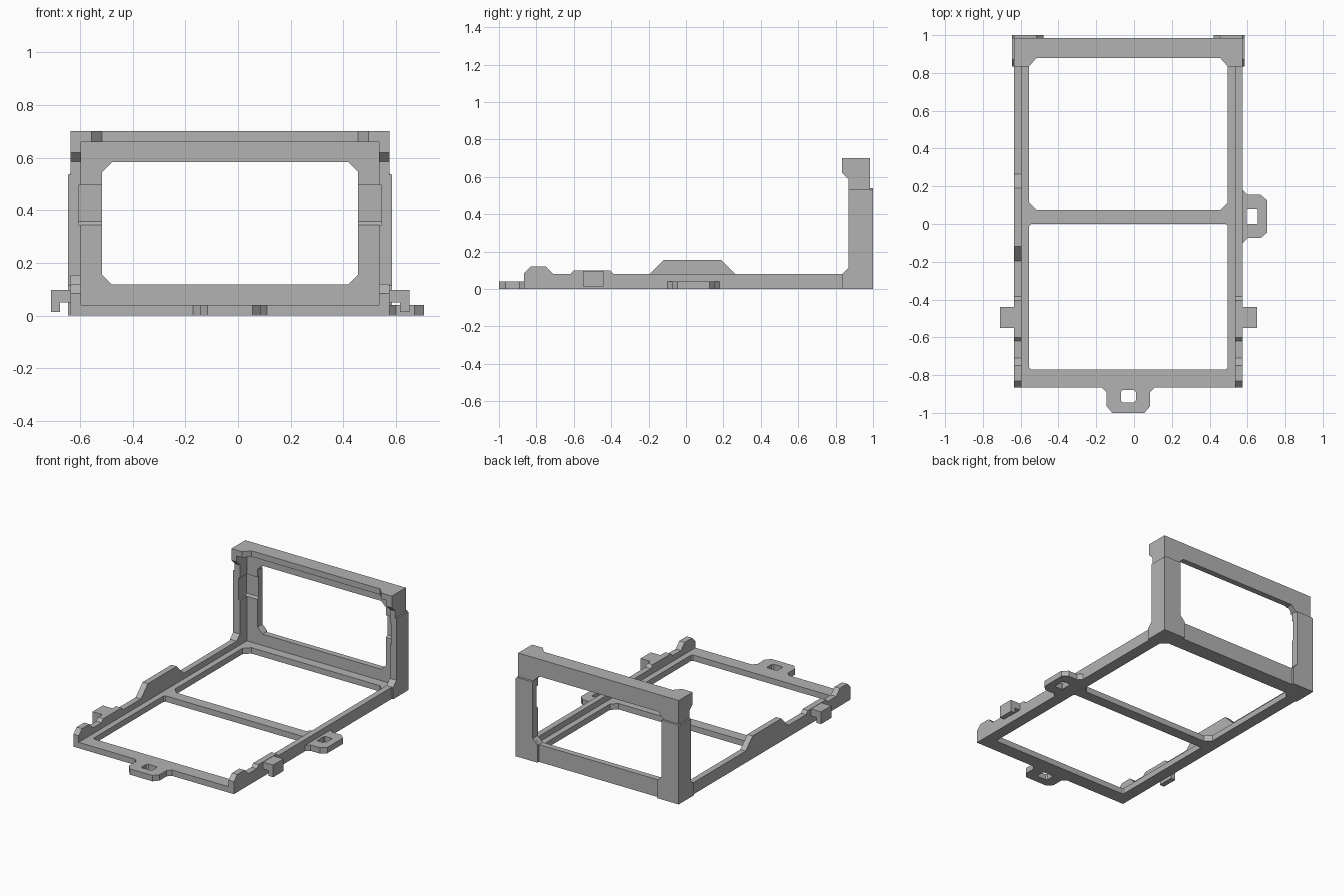
import bpy
import bmesh

old = bpy.data.objects.get("Cube")
if old:
    bpy.data.objects.remove(old, do_unlink=True)

GREY = (0.45, 0.45, 0.45, 1)
grey = bpy.data.materials.new("plain grey")
grey.use_nodes = True
grey.diffuse_color = GREY
grey.node_tree.nodes["Principled BSDF"].inputs["Base Color"].default_value = GREY

CENTRE = -0.03            # the frame's plane of symmetry
OUT, IN = 0.605, 0.565    # outer and inner faces of the side walls
BACK = 0.985              # rear face of the wall between the posts


def prism(name, axis, lo, hi, outline, holes=(), mirror=False):
    """Extrude an outline with holes along an axis, optionally mirrored in x."""
    place = {"x": lambda u, v: (lo, u, v),
             "y": lambda u, v: (u, lo, v),
             "z": lambda u, v: (u, v, lo)}[axis]
    shift = [(hi - lo) * (axis == a) for a in "xyz"]
    bm = bmesh.new()
    for loop in (outline, *holes):
        vs = [bm.verts.new(place(u, v)) for u, v in loop]
        for a, b in zip(vs, vs[1:] + vs[:1]):
            bm.edges.new((a, b))
    normal = [float(axis == a) for a in "xyz"]
    bmesh.ops.triangle_fill(bm, edges=bm.edges[:], use_beauty=True, normal=normal)
    grown = bmesh.ops.extrude_face_region(bm, geom=bm.faces[:], use_keep_orig=True)
    moved = [g for g in grown["geom"] if isinstance(g, bmesh.types.BMVert)]
    bmesh.ops.translate(bm, verts=moved, vec=shift)
    bmesh.ops.recalc_face_normals(bm, faces=bm.faces[:])
    mesh = bpy.data.meshes.new(name)
    bm.to_mesh(mesh)
    bm.free()
    mesh.materials.append(grey)
    ob = bpy.data.objects.new(name, mesh)
    ob.location.x = CENTRE
    bpy.context.collection.objects.link(ob)
    if mirror:
        ob.modifiers.new("mirror", "MIRROR").use_mirror_merge = False
    return ob


def cut_rect(u0, u1, v0, v1, low=0.0, high=0.0):
    """Rectangle with chamfers on its low and high corners."""
    pts = [(u0 + low, v0), (u1 - low, v0), (u1, v0 + low), (u1, v1 - high),
           (u1 - high, v1), (u0 + high, v1), (u0, v1 - high), (u0, v0 + low)]
    return list(dict.fromkeys(pts))


# Floor frame with two openings
prism("floor_frame", "z", 0, 0.04, cut_rect(-OUT, OUT, -0.865, BACK),
      [cut_rect(-0.525, 0.525, -0.77, 0, 0.01, 0.01),
       cut_rect(-0.525, 0.525, 0.075, 0.88, 0.038, 0.04)])

# Side walls: front bump, latch step, rear post and top bracket
wall = prism("side_wall", "x", IN, OUT, [
    (-0.865, 0), (BACK, 0), (BACK, 0.7), (0.835, 0.7), (0.835, 0.62),
    (0.87, 0.585), (0.87, 0.115), (0.835, 0.08), (-0.385, 0.08),
    (-0.405, 0.1), (-0.6, 0.1), (-0.62, 0.08), (-0.71, 0.08),
    (-0.75, 0.12), (-0.83, 0.12), (-0.865, 0.085)], mirror=True)

# Raised guard on the right wall only
prism("raised_guard", "x", -OUT, -IN,
      [(-0.195, 0.08), (0.265, 0.08), (0.19, 0.155), (-0.12, 0.155)])

# Rear wall with its large opening, and the top lip
rear = prism("rear_wall", "y", 0.945, BACK, cut_rect(-IN, IN, 0.04, 0.7),
             [cut_rect(-0.485, 0.485, 0.118, 0.583, 0.037, 0.037)])
prism("top_lip", "z", 0.66, 0.7, [
    (-OUT, 0.835), (-0.525, 0.835), (-0.485, 0.88), (0.485, 0.88),
    (0.525, 0.835), (OUT, 0.835), (OUT, BACK), (-OUT, BACK)])

# Thickened pads wrapping the outside of the rear posts
prism("post_rear_pad", "y", BACK, 1.0, [
    (0.45, 0), (0.615, 0), (0.615, 0.53), (OUT, 0.54), (0.485, 0.54),
    (0.485, 0.155), (0.45, 0.118)], mirror=True)
prism("post_side_pad", "x", OUT, 0.615, [
    (0.835, 0), (BACK, 0), (BACK, 0.535), (0.87, 0.535), (0.87, 0.115),
    (0.835, 0.08)], mirror=True)

# Shallow recesses inside the posts
cutter = prism("post_recess_cutter", "x", 0.47, IN + 0.01, [
    (0.8, 0.345), (0.945, 0.345), (0.957, 0.357), (0.957, 0.495),
    (0.8, 0.495)], mirror=True)
cutter.hide_render = True
cutter.hide_viewport = True
cutter.display_type = "WIRE"
for ob in (wall, rear):
    cut = ob.modifiers.new("recess", "BOOLEAN")
    cut.operation = "DIFFERENCE"
    cut.solver = "EXACT"
    cut.object = cutter

# Hooked latches on both sides
prism("side_latch", "y", -0.55, -0.44, [
    (OUT - 0.01, 0.05), (0.645, 0.05), (0.645, 0.015), (0.68, 0.015),
    (0.68, 0.098), (OUT - 0.01, 0.098)], mirror=True)

# Mounting tabs with slots on the front and left
prism("front_tab", "z", 0, 0.04, [
    (-0.14, -0.865), (-0.115, -0.89), (-0.115, -0.965), (-0.085, -1),
    (0.085, -1), (0.115, -0.965), (0.115, -0.89), (0.14, -0.865)],
    [cut_rect(-0.04, 0.04, -0.945, -0.88, 0.01, 0.01)])
prism("left_tab", "z", 0, 0.04, [
    (OUT, 0.18), (0.63, 0.155), (0.7, 0.155), (0.735, 0.125),
    (0.735, -0.045), (0.7, -0.075), (0.63, -0.075), (OUT, -0.1)],
    [cut_rect(0.625, 0.685, 0, 0.08, 0.005, 0.005)])
